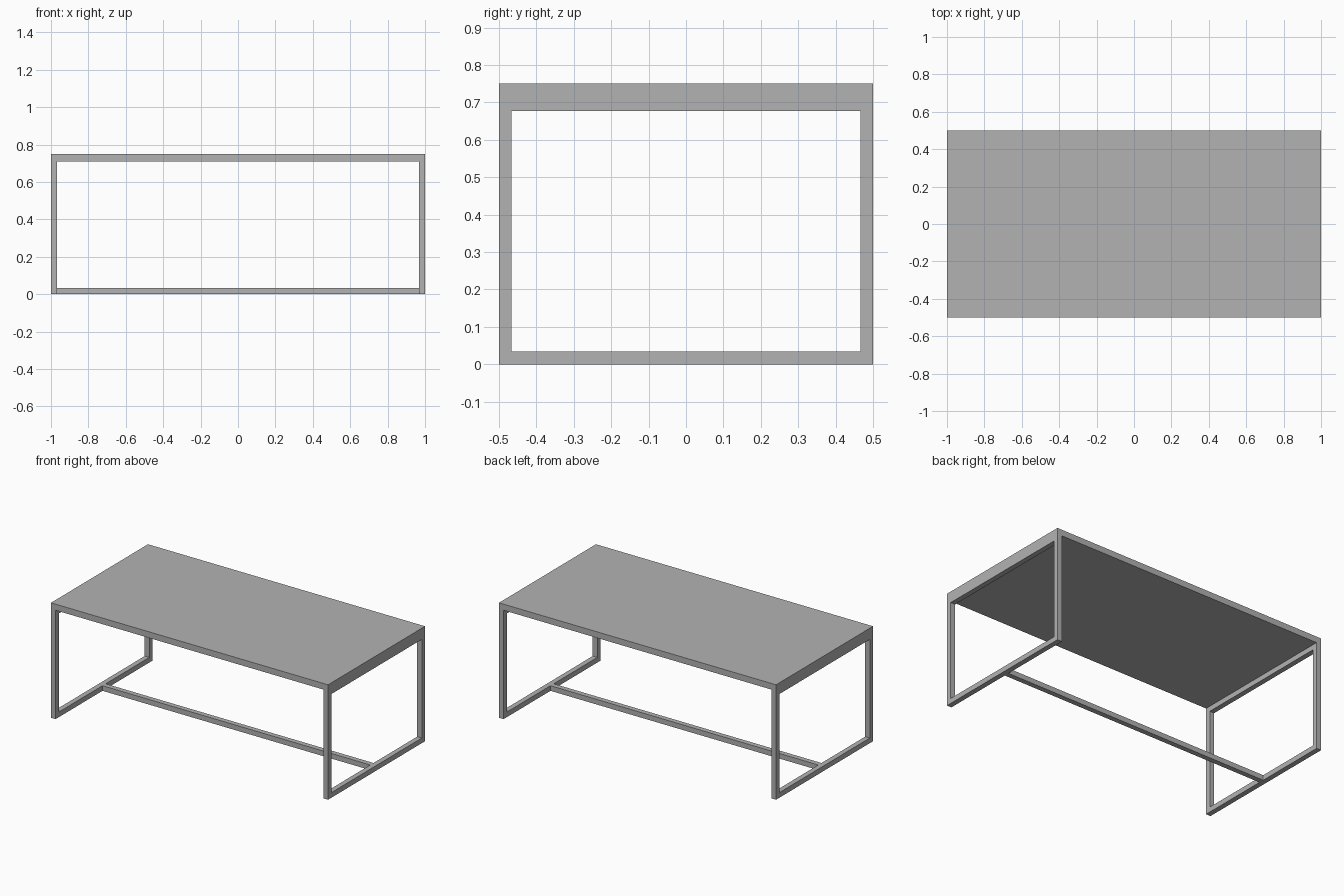
import bpy
import bmesh
from mathutils import Vector

if "Cube" in bpy.data.objects:
    bpy.data.objects.remove(bpy.data.objects["Cube"], do_unlink=True)

LENGTH, DEPTH, HEIGHT = 2.0, 1.0, 0.75
SLAB = 0.04      # tabletop thickness
TUBE = 0.0335    # square tube width

grey = bpy.data.materials.new("plain grey")
grey.use_nodes = True
colour = (0.448, 0.448, 0.448, 1)
grey.diffuse_color = colour
grey.node_tree.nodes["Principled BSDF"].inputs["Base Color"].default_value = colour


def finish(name, bm):
    bmesh.ops.recalc_face_normals(bm, faces=bm.faces)
    mesh = bpy.data.meshes.new(name)
    bm.to_mesh(mesh)
    bm.free()
    mesh.materials.append(grey)
    obj = bpy.data.objects.new(name, mesh)
    bpy.context.collection.objects.link(obj)


def box(name, low, high):
    low, high = Vector(low), Vector(high)
    bm = bmesh.new()
    bmesh.ops.create_cube(bm, size=1)
    bmesh.ops.scale(bm, vec=high - low, verts=bm.verts)
    bmesh.ops.translate(bm, vec=(low + high) / 2, verts=bm.verts)
    finish(name, bm)


def leg_frame(name, x):
    # Closed rectangular hoop of square tube, extruded along x
    bm = bmesh.new()
    top = HEIGHT - SLAB

    def loop(inset):
        y = DEPTH / 2 - inset
        corners = [(-y, inset), (y, inset), (y, top - inset), (-y, top - inset)]
        return [bm.verts.new((x, cy, cz)) for cy, cz in corners]

    outer, inner = loop(0), loop(TUBE)
    for i in range(4):
        j = (i + 1) % 4
        bm.faces.new((outer[i], outer[j], inner[j], inner[i]))
    result = bmesh.ops.extrude_face_region(bm, geom=bm.faces[:])
    moved = [g for g in result["geom"] if isinstance(g, bmesh.types.BMVert)]
    bmesh.ops.translate(bm, vec=(TUBE, 0, 0), verts=moved)
    finish(name, bm)


# Tabletop
box("tabletop", (-LENGTH / 2, -DEPTH / 2, HEIGHT - SLAB), (LENGTH / 2, DEPTH / 2, HEIGHT))

# End frames
leg_frame("right_leg_frame", -LENGTH / 2)
leg_frame("left_leg_frame", LENGTH / 2 - TUBE)

# Floor-level stretcher between the frames
reach = LENGTH / 2 - TUBE
box("stretcher", (-reach, -TUBE / 2, 0), (reach, TUBE / 2, TUBE))
